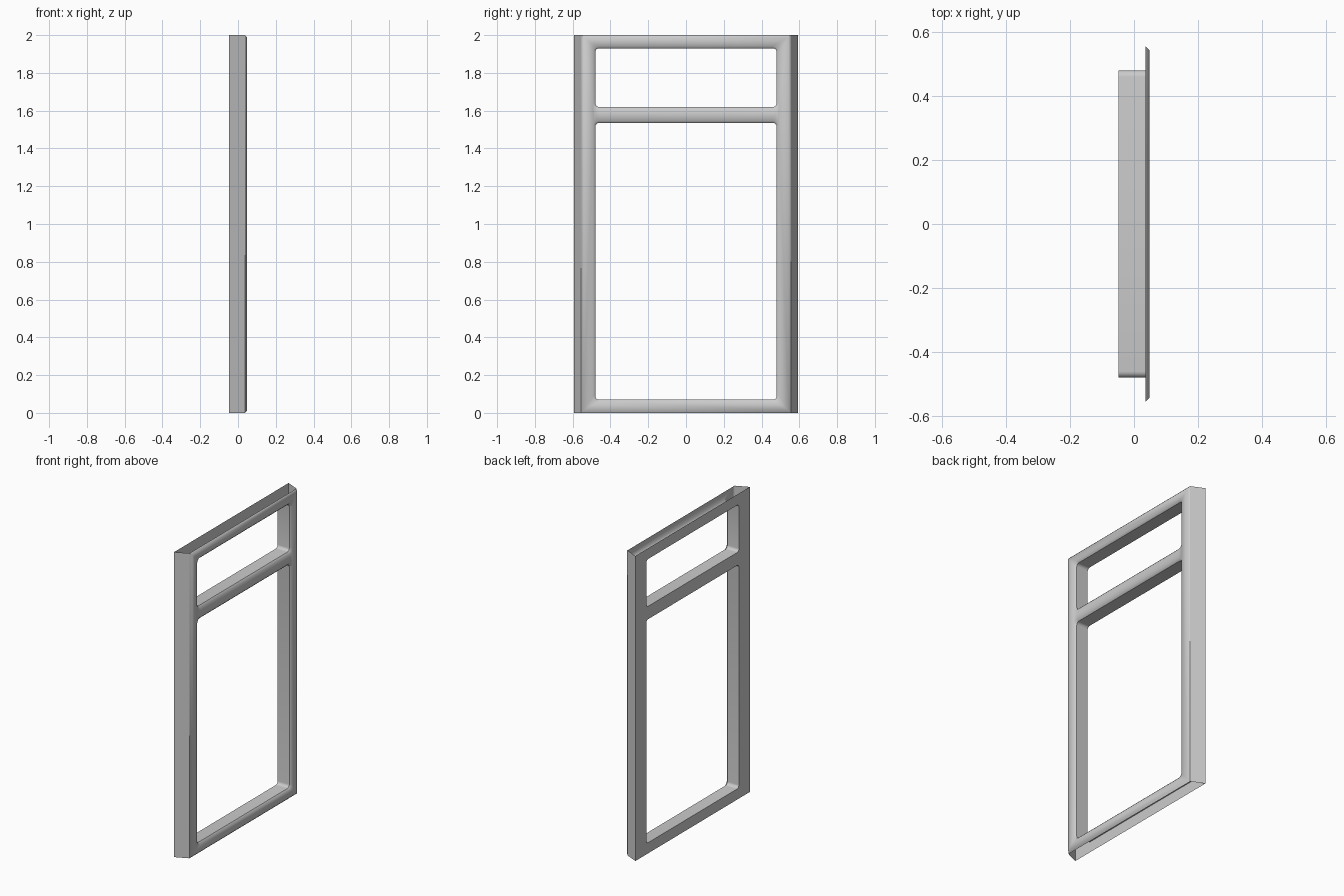
import bpy, bmesh, math

if "Cube" in bpy.data.objects:
    bpy.data.objects.remove(bpy.data.objects["Cube"])

BACK, RIM, FRONT = -0.048, 0.036, 0.048   # depth planes along x
CH = 0.012                                # chamfer of the front trim
HY = 0.48                                 # half width of the openings
OPENINGS = [(0.07, 1.535), (1.62, 1.93)]  # bottom and top of each opening


def outline(hy, z0, z1, r=0.0, seg=5):
    """Rectangle in (y, z), optionally with rounded corners."""
    if r == 0:
        return [(-hy, z0), (hy, z0), (hy, z1), (-hy, z1)]
    pts = []
    for k, (cy, cz) in enumerate([(-hy + r, z0 + r), (hy - r, z0 + r),
                                  (hy - r, z1 - r), (-hy + r, z1 - r)]):
        for i in range(seg + 1):
            a = math.pi + (k + i / seg) * math.pi / 2
            pts.append((cy + r * math.cos(a), cz + r * math.sin(a)))
    return pts


def loop(bm, pts, x):
    return [bm.verts.new((x, y, z)) for y, z in pts]


def bridge(bm, a, b):
    n = len(a)
    for i in range(n):
        j = (i + 1) % n
        bm.faces.new((a[i], a[j], b[j], b[i]))


def fill(bm, loops, nx):
    """Fill the area between an outer loop and its holes."""
    edges = []
    for lp in loops:
        for i in range(len(lp)):
            p, q = lp[i], lp[(i + 1) % len(lp)]
            edges.append(bm.edges.get((p, q)) or bm.edges.new((p, q)))
    bmesh.ops.triangle_fill(bm, use_beauty=True, use_dissolve=False,
                            edges=edges, normal=(nx, 0, 0))


def orient(bm, test):
    bm.normal_update()
    for f in bm.faces:
        if not test(f):
            f.normal_flip()


def finish(bm, name, angle=30):
    me = bpy.data.meshes.new(name)
    bm.to_mesh(me)
    bm.free()
    ob = bpy.data.objects.new(name, me)
    bpy.context.collection.objects.link(ob)
    bpy.ops.object.select_all(action='DESELECT')
    bpy.context.view_layer.objects.active = ob
    ob.select_set(True)
    bpy.ops.object.shade_smooth_by_angle(angle=math.radians(angle))
    return ob


# Front trim: chamfered face, softly shaded across each bar
bm = bmesh.new()
rear = loop(bm, outline(0.555, 0, 2), RIM)
face = loop(bm, outline(0.555 - CH, CH, 2 - CH), FRONT)
bridge(bm, rear, face)
loops = [face]
for z0, z1 in OPENINGS:
    rear = loop(bm, outline(HY, z0, z1, 0.02), RIM)
    face = loop(bm, outline(HY + CH, z0 - CH, z1 + CH, 0.02 + CH), FRONT)
    bridge(bm, rear, face)
    loops.append(face)
fill(bm, loops, 1)
orient(bm, lambda f: f.normal.x > 0)
finish(bm, "front_trim", 60)

# Back panel with matching openings
bm = bmesh.new()
loops = [loop(bm, outline(0.593, 0, 2), BACK)]
loops += [loop(bm, outline(HY, z0, z1, 0.02), BACK) for z0, z1 in OPENINGS]
fill(bm, loops, -1)
orient(bm, lambda f: f.normal.x < 0)
finish(bm, "back_panel")

# Opening linings from back panel to front trim
for name, (z0, z1) in zip(("lower_lining", "upper_lining"), OPENINGS):
    bm = bmesh.new()
    pts = outline(HY, z0, z1, 0.02)
    bridge(bm, loop(bm, pts, BACK), loop(bm, pts, RIM))
    zc = (z0 + z1) / 2

    def inward(f):
        c = f.calc_center_median()
        return f.normal.y * c.y + f.normal.z * (c.z - zc) < 0
    orient(bm, inward)
    finish(bm, name)

# Slanted side walls; the shell stays open at top and bottom
for name, s in (("left_wall", -1), ("right_wall", 1)):
    bm = bmesh.new()
    bm.faces.new([bm.verts.new(p) for p in (
        (BACK, s * 0.593, 0), (RIM, s * 0.555, 0),
        (RIM, s * 0.555, 2), (BACK, s * 0.593, 2))])
    orient(bm, lambda f: f.normal.y * s > 0)
    finish(bm, name)
